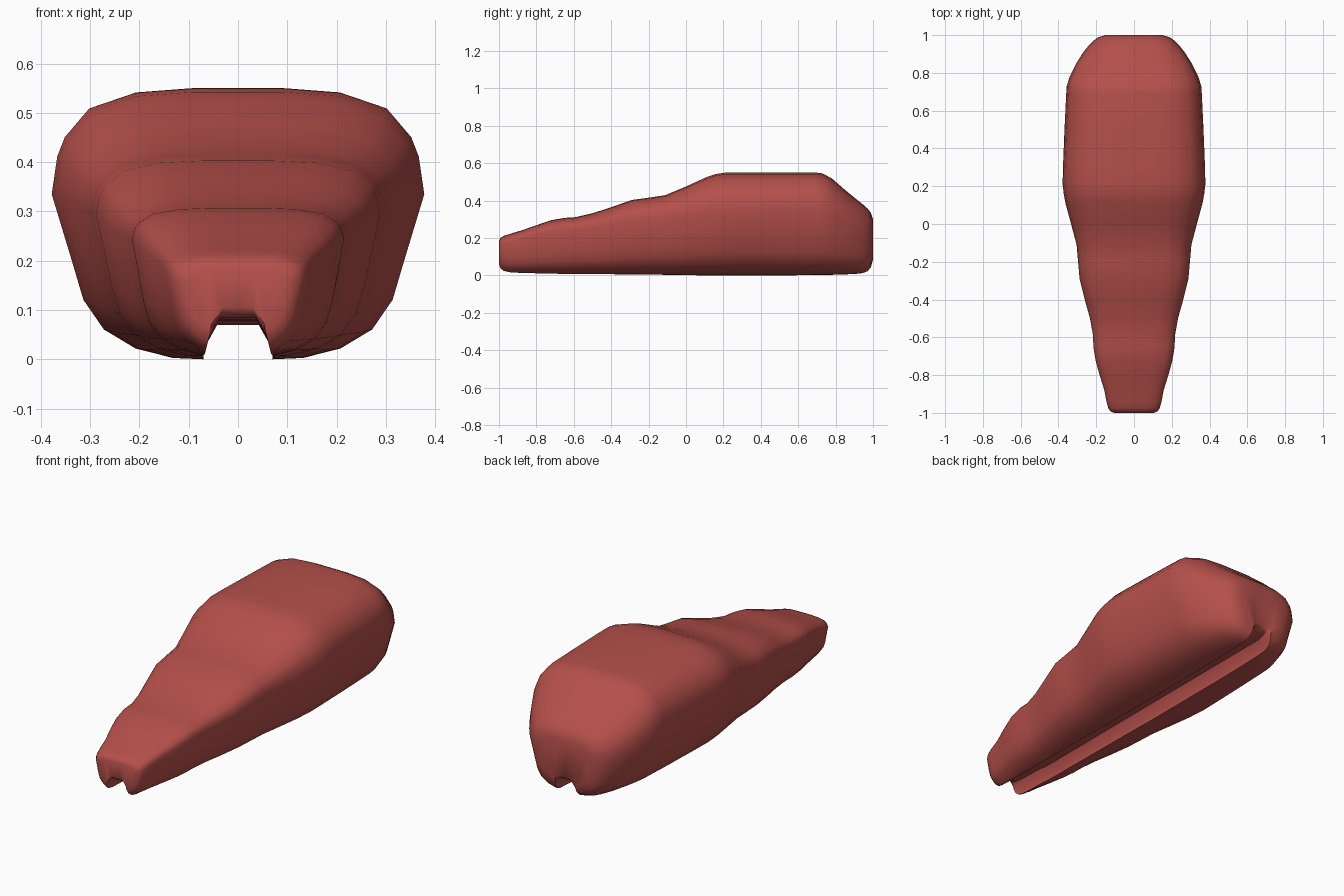
import bpy, bmesh, math

# Stations along the body: y, half width, top z, bottom z, relative height of widest point
stations = [
    (-1.0, .105, .185, .060, .76), (-.992, .125, .200, .038, .77), (-.975, .136, .211, .024, .78),
    (-.94, .146, .222, .016, .79), (-.88, .157, .240, .013, .80), (-.80, .182, .268, .011, .80),
    (-.72, .204, .295, .009, .79), (-.65, .215, .307, .008, .79), (-.59, .217, .311, .008, .78),
    (-.50, .233, .332, .007, .76), (-.40, .261, .364, .006, .74), (-.29, .288, .403, .005, .73),
    (-.20, .296, .415, .004, .72), (-.11, .304, .429, .003, .70), (0, .333, .475, .001, .67),
    (.11, .363, .525, .0, .63), (.16, .372, .542, .0, .62), (.21, .378, .549, .0, .61),
    (.30, .376, .55, .0, .61), (.50, .368, .55, .0, .61), (.69, .359, .55, .001, .61),
    (.73, .356, .545, .002, .61), (.78, .341, .518, .003, .61), (.85, .306, .457, .005, .61),
    (.91, .268, .408, .008, .62), (.945, .240, .380, .012, .62), (.97, .215, .358, .022, .63),
    (.988, .190, .335, .042, .64), (1.0, .150, .300, .085, .64)]

lower = [(.35, .005), (.55, .04), (.72, .11), (.83, .22), (.89, .36)]
upper = [(1, 0), (.97, .36), (.93, .54), (.8, .81), (.55, .96), (.25, 1), (0, 1)]


def half_section(w, h, b, zm):
    """Right half of a section, from the groove ceiling round to the top centre."""
    end = min(1, b / .06) if b > .01 else 0
    ceiling, gw = .07 + .035 * end, .07 - .015 * end
    pts = [(0, ceiling), (.042 - .012 * end, ceiling), (gw, b + .02 - .01 * end), (gw, b)]
    for k, (fx, fz) in enumerate(lower):
        pts.append((max(fx * w, gw + .008 * (k + 1)), b + fz * (h - b)))
    wide = b + zm * (h - b)
    pts += [(fx * w, wide + t * (h - wide)) for fx, t in upper]
    return pts


# Lofted body with the groove built into its underside
bm = bmesh.new()
rings = []
for y, w, h, b, zm in stations:
    half = half_section(w, h, b, zm)
    loop = half + [(-x, z) for x, z in half[-2:0:-1]]
    rings.append([bm.verts.new((x, y, z)) for x, z in loop])
n = len(rings[0])
for a, c in zip(rings, rings[1:]):
    for i in range(n):
        j = (i + 1) % n
        bm.faces.new((a[i], a[j], c[j], c[i]))

# End caps, as strips across the section
for r in (rings[0], rings[-1]):
    m = n // 2
    bm.faces.new((r[0], r[1], r[m - 1], r[m], r[m + 1], r[n - 1]))
    bm.faces.new(r[1:m])
    bm.faces.new(r[m + 1:])
bmesh.ops.recalc_face_normals(bm, faces=bm.faces)

mesh = bpy.data.meshes.new("grooved_body")
bm.to_mesh(mesh)
bm.free()
body = bpy.data.objects.new("grooved_body", mesh)
bpy.context.collection.objects.link(body)

# Red colour
red = bpy.data.materials.new("red")
red.diffuse_color = (.46, .08, .07, 1)
mesh.materials.append(red)

# Smooth shading with crisp groove edges
bpy.context.view_layer.objects.active = body
body.select_set(True)
bpy.ops.object.shade_smooth_by_angle(angle=math.radians(50))
